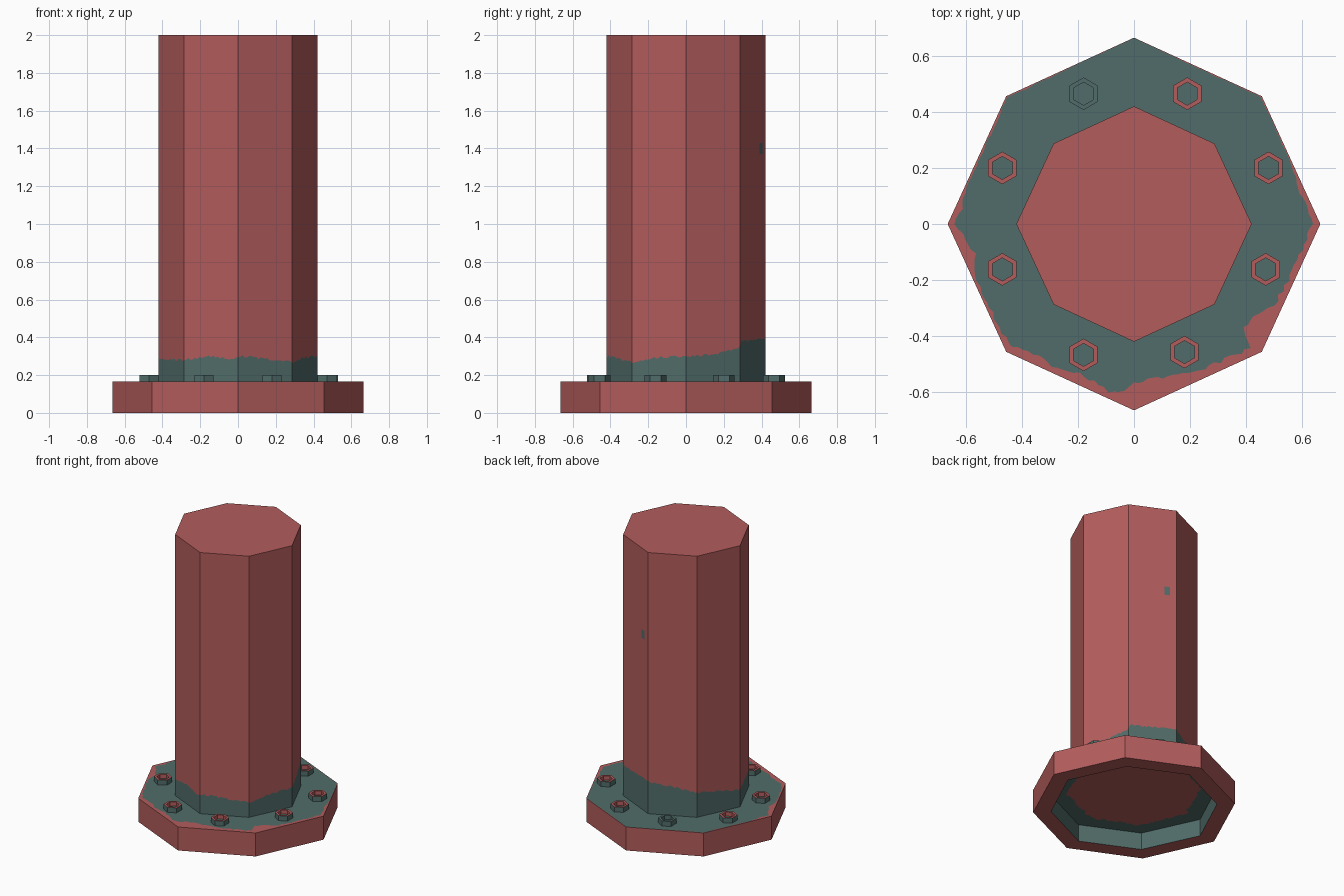
import bpy, bmesh, math, random
from mathutils import Vector

if "Cube" in bpy.data.objects:
    bpy.data.objects.remove(bpy.data.objects["Cube"])

random.seed(4)
N = 24                       # strips per octagon side
TOP = 0.165                  # flange top height


def material(name, rgb):
    m = bpy.data.materials.new(name)
    m.diffuse_color = (*rgb, 1)
    m.use_nodes = True
    m.node_tree.nodes["Principled BSDF"].inputs["Base Color"].default_value = m.diffuse_color
    return m


MATS = [material("faded red", (0.45, 0.107, 0.107)),
        material("dark teal", (0.082, 0.152, 0.142))]
RED, TEAL = 0, 1


def finish(bm, name):
    bmesh.ops.remove_doubles(bm, verts=bm.verts, dist=1e-5)
    me = bpy.data.meshes.new(name)
    bm.to_mesh(me)
    bm.free()
    for m in MATS:
        me.materials.append(m)
    ob = bpy.data.objects.new(name, me)
    bpy.context.collection.objects.link(ob)
    return ob


def octagon(r_axis, r_diag, z):
    # octagon outline, corners on the axes, N points per side
    c = []
    for i in range(9):
        r = r_diag if i % 2 else r_axis
        c.append(Vector((r * math.cos(i * math.pi / 4), r * math.sin(i * math.pi / 4), z)))
    return [c[i].lerp(c[i + 1], k / N) for i in range(8) for k in range(N)]


def strip(bm, a, b, mat):
    # band of quads joining two closed loops
    va = [bm.verts.new(p) for p in a]
    vb = [bm.verts.new(p) for p in b]
    n = len(a)
    for i in range(n):
        j = (i + 1) % n
        f = bm.faces.new((va[i], va[j], vb[j], vb[i]))
        f.material_index = mat


def cap(bm, loop, mat, down=False):
    f = bm.faces.new([bm.verts.new(p) for p in (reversed(loop) if down else loop)])
    f.material_index = mat


def interp(table, x):
    for (x0, y0), (x1, y1) in zip(table, table[1:]):
        if x0 <= x <= x1:
            return y0 + (y1 - y0) * (x - x0) / (x1 - x0)
    return table[-1][1]


# flange: hollow octagonal plate, worn red margin around the teal top
MARGIN = [(0, .03), (15, .012), (30, .003), (45, .004), (90, .002), (110, .002), (130, .006),
          (165, .006), (180, .03), (190, .045), (200, .012), (220, .012), (228, .04),
          (240, .025), (252, .04), (262, .02), (267, .05), (270, .1), (280, .066),
          (294, .03), (305, .03), (313, .03), (316, .1), (321, .09), (329, .032),
          (340, .02), (355, .022), (360, .03)]
outer = octagon(0.665, 0.645, TOP)
worn = []
for p in outer:
    ang = math.degrees(math.atan2(p.y, p.x)) % 360
    m = interp(MARGIN, ang)
    m = max(0.001, m + random.uniform(-1, 1) * min(0.007, m * 0.5))
    r = Vector((p.x, p.y, 0))
    worn.append(p - r.normalized() * m)
blob = [Vector((p.x * s, p.y * s, p.z)) for p in octagon(0.43, 0.43, 0.12)
        for s in [random.uniform(0.97, 1.03)]]
bm = bmesh.new()
cap(bm, blob, RED, down=True)
strip(bm, blob, octagon(0.55, 0.53, 0.12), TEAL)
strip(bm, octagon(0.55, 0.53, 0.12), octagon(0.55, 0.53, 0), TEAL)
strip(bm, octagon(0.55, 0.53, 0), octagon(0.665, 0.645, 0), RED)
strip(bm, octagon(0.665, 0.645, 0), outer, RED)
strip(bm, outer, worn, RED)
strip(bm, worn, octagon(0.42, 0.406, TOP), TEAL)
finish(bm, "flange")

# column: teal band at the foot with a ragged upper edge
HEIGHT = [(0, .30), (25, .31), (44, .34), (46, .38), (90, .39), (135, .34), (180, .285),
          (225, .28), (248, .30), (268, .285), (272, .30), (315, .27), (340, .295), (360, .30)]
foot = octagon(0.42, 0.406, TOP)
edge = [Vector((p.x, p.y, interp(HEIGHT, math.degrees(math.atan2(p.y, p.x)) % 360)
                + random.uniform(-.007, .007))) for p in foot]
head = octagon(0.42, 0.406, 2)
bm = bmesh.new()
strip(bm, foot, edge, TEAL)
strip(bm, edge, head, RED)
cap(bm, head, RED)
finish(bm, "column")

# small teal chip high on the back of the column
a, b = head[N], head[2 * N]
out = Vector((a.y - b.y, b.x - a.x, 0)).normalized()
out = out if out.y > 0 else -out
bm = bmesh.new()
pts = []
for t, z in ((.75, 1.37), (.75, 1.43), (.87, 1.43), (.87, 1.37)):
    p = a.lerp(b, t) + out * 0.002
    pts.append(Vector((p.x, p.y, z)))
cap(bm, pts, TEAL, down=True)
finish(bm, "paint_chip")


# hex nuts: teal sides, red rim, teal recess
def hexagon(cx, cy, r, z):
    return [Vector((cx + r * math.cos(math.pi / 6 + i * math.pi / 3),
                    cy + r * math.sin(math.pi / 6 + i * math.pi / 3), z)) for i in range(6)]


NUTS = [(-.18, .465), (.19, .465), (-.47, .20), (.48, .20),
        (-.47, -.162), (.47, -.162), (-.18, -.467), (.18, -.457)]
for i, (x, y) in enumerate(NUTS):
    rim = TEAL if i == 0 else RED
    bm = bmesh.new()
    strip(bm, hexagon(x, y, .058, TOP), hexagon(x, y, .058, .2), TEAL)
    strip(bm, hexagon(x, y, .058, .2), hexagon(x, y, .041, .2), rim)
    strip(bm, hexagon(x, y, .041, .2), hexagon(x, y, .041, .172), rim)
    cap(bm, hexagon(x, y, .041, .172), TEAL)
    finish(bm, f"hex_nut_{i + 1}")
